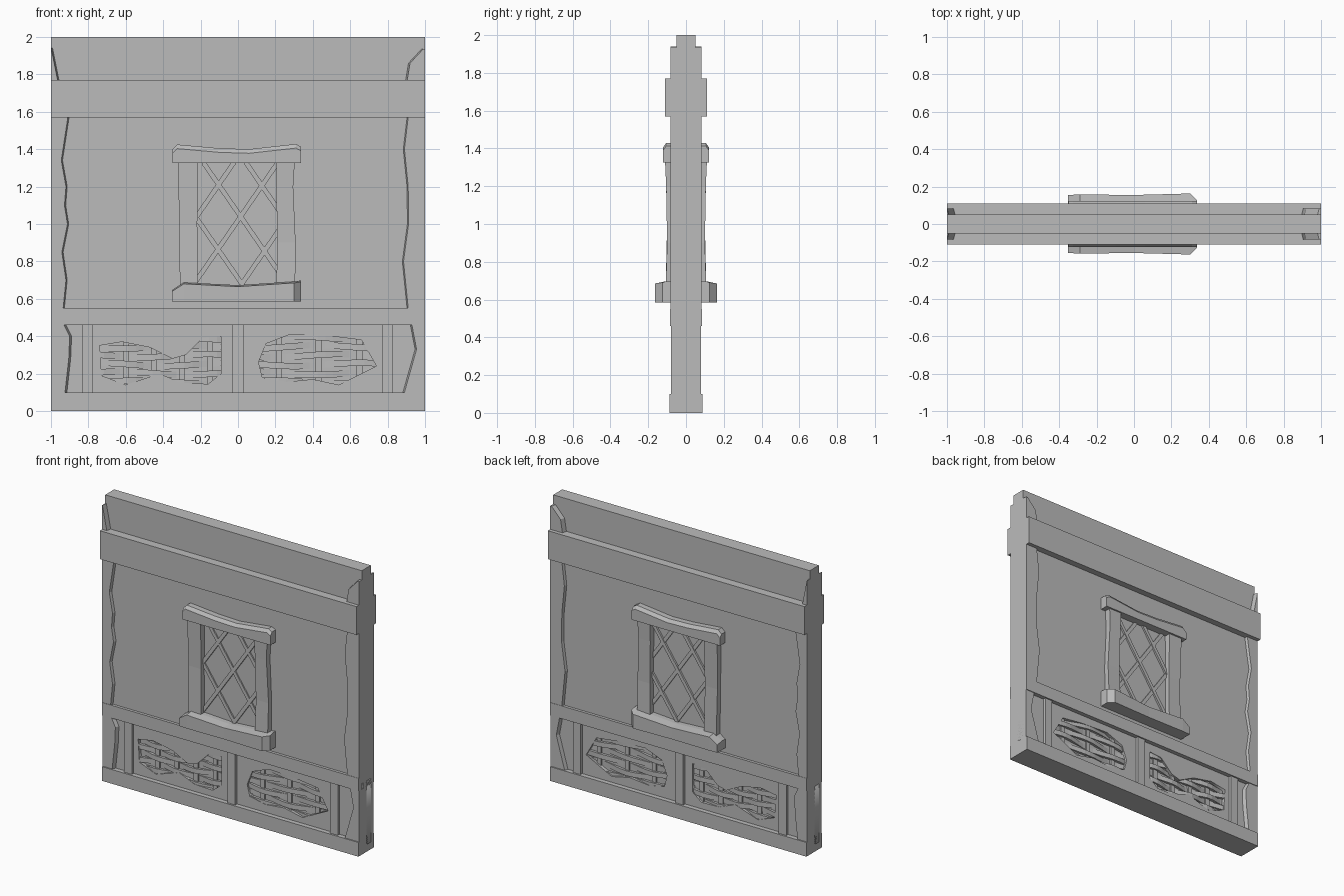
import bpy, bmesh, math

cube = bpy.data.objects.get("Cube")
if cube:
    bpy.data.objects.remove(cube, do_unlink=True)

grey = bpy.data.materials.new("plain_grey")
grey.use_nodes = True
COLOUR = (0.5, 0.5, 0.5, 1)
grey.diffuse_color = COLOUR
grey.node_tree.nodes["Principled BSDF"].inputs["Base Color"].default_value = COLOUR


def add_object(name, bm, mirror):
    bmesh.ops.recalc_face_normals(bm, faces=bm.faces)
    mesh = bpy.data.meshes.new(name)
    bm.to_mesh(mesh)
    bm.free()
    mesh.materials.append(grey)
    obj = bpy.data.objects.new(name, mesh)
    bpy.context.collection.objects.link(obj)
    if mirror:
        mod = obj.modifiers.new("both_sides", "MIRROR")
        mod.use_axis = (False, True, False)
        mod.use_clip = False
        mod.use_mirror_merge = False
    return obj


def loft(name, rings, mirror=True):
    """Closed solid through matching rings of 3D points."""
    bm = bmesh.new()
    loops = [[bm.verts.new(p) for p in ring] for ring in rings]
    n = len(loops[0])
    for a, b in zip(loops, loops[1:]):
        for i in range(n):
            j = (i + 1) % n
            bm.faces.new((a[i], a[j], b[j], b[i]))
    bm.faces.new(loops[0])
    bm.faces.new(loops[-1])
    return add_object(name, bm, mirror)


def slab(name, x0, x1, z0, z1, y0, y1, mirror=False):
    ring = [(x0, z0), (x1, z0), (x1, z1), (x0, z1)]
    return loft(name, [[(x, y, z) for x, z in ring] for y in (y0, y1)], mirror)


def ragged_post(name, side, edge, depth, slant):
    """Corner post whose inner edge is a broken line with a slanted side."""
    z_top, z_low = edge[0][1], edge[-1][1]
    rings = []
    for y, grow in ((-0.02, slant), (-depth, 0)):
        ring = [(side, y, z_top)] + [(x - side * grow, y, z) for x, z in edge]
        rings.append(ring + [(side, y, z_low)])
    return loft(name, rings)


# Wall core and horizontal beams
slab("wall_core", -1, 1, 0, 1.95, -0.03, 0.03)
slab("main_panel", -1, 1, 0.5, 1.6, -0.065, 0.065)
slab("top_panel", -1, 1, 1.7, 2, -0.05, 0.05)
slab("base_beam", -1, 1, 0, 0.1, -0.088, 0.088)
slab("middle_beam", -1, 1, 0.46, 0.55, -0.085, 0.085)
slab("upper_beam", -1, 1, 1.57, 1.77, -0.11, 0.11)

# Broken-edged corner posts
ragged_post("left_main_post", 1, [(0.91, 1.57), (0.89, 1.4), (0.91, 1.2), (0.912, 1.0),
                                  (0.885, 0.8), (0.91, 0.55)], 0.083, 0.022)
ragged_post("right_main_post", -1, [(-0.91, 1.57), (-0.945, 1.34), (-0.92, 1.2), (-0.928, 1.1),
                                    (-0.912, 1.0), (-0.942, 0.85), (-0.92, 0.7), (-0.935, 0.55)],
            0.083, 0.024)
ragged_post("left_low_post", 1, [(0.93, 0.46), (0.955, 0.33), (0.89, 0.1)], 0.08, 0.02)
ragged_post("right_low_post", -1, [(-0.93, 0.46), (-0.9, 0.4), (-0.905, 0.28), (-0.925, 0.1)],
            0.08, 0.025)
ragged_post("left_top_post", 1, [(0.99, 1.935), (0.92, 1.86), (0.905, 1.77)], 0.083, 0.016)
ragged_post("right_top_post", -1, [(-0.999, 1.94), (-0.965, 1.77)], 0.083, 0.015)

# Short studs of the lower panel
for name, x in (("right_stud", -0.805), ("middle_stud", 0), ("left_stud", 0.8)):
    slab(name, x - 0.03, x + 0.03, 0.1, 0.46, -0.075, 0.075)

# Plaster of the lower panel with two broken openings
right_hole = [(-0.74, 0.35), (-0.62, 0.37), (-0.47, 0.34), (-0.35, 0.28), (-0.28, 0.3),
              (-0.19, 0.39), (-0.09, 0.4), (-0.09, 0.2), (-0.16, 0.145), (-0.3, 0.15),
              (-0.42, 0.2), (-0.6, 0.14), (-0.73, 0.19)]
left_hole = [(0.11, 0.26), (0.15, 0.36), (0.28, 0.41), (0.5, 0.4), (0.66, 0.38), (0.74, 0.24),
             (0.54, 0.14), (0.4, 0.17), (0.25, 0.155), (0.13, 0.18)]
outline = [(-1, 0.05), (1, 0.05), (1, 0.5), (-1, 0.5)]
curve = bpy.data.curves.new("plaster_outline", "CURVE")
curve.dimensions = "2D"
curve.fill_mode = "BOTH"
curve.extrude = 0.055
for points in (outline, right_hole, left_hole):
    spline = curve.splines.new("POLY")
    spline.points.add(len(points) - 1)
    for point, (x, z) in zip(spline.points, points):
        point.co = (x, z, 0, 1)
    spline.use_cyclic_u = True
curve.materials.append(grey)
plaster = bpy.data.objects.new("lower_plaster", curve)
plaster.rotation_euler.x = math.pi / 2
bpy.context.collection.objects.link(plaster)

# Woven rods and uprights showing in the openings
for side, x0, x1, stakes in (("right", -0.76, -0.07, (-0.6, -0.45, -0.3, -0.15)),
                             ("left", 0.09, 0.76, (0.22, 0.43, 0.65))):
    for i, x in enumerate(stakes):
        slab(f"{side}_stake_{i}", x - 0.016, x + 0.016, 0.11, 0.44, -0.042, 0.042)
    for row in range(6):
        rings = []
        for k in range(17):
            x = x0 + (x1 - x0) * k / 16
            weave = math.cos(math.pi * ((x - stakes[0]) / (stakes[1] - stakes[0]) + row))
            y = -0.036 - 0.012 * weave
            z = 0.155 + row * 0.047 + 0.009 * math.sin(9 * x + row)
            h = 0.017
            rings.append([(x, y - 0.006, z - h), (x, y - 0.006, z + h),
                          (x, y + 0.012, z + h), (x, y + 0.012, z - h)])
        loft(f"{side}_woven_rod_{row}", rings)

# Window pane frame: jambs swell and lean slightly
def jamb(name, sections):
    loft(name, [[(a, -0.05, z), (a, -d, z), (b, -d, z), (b, -0.05, z)]
                for z, a, b, d in sections])


jamb("right_jamb", [(0.64, -0.31, -0.215, 0.108), (1.0, -0.315, -0.218, 0.1),
                    (1.36, -0.32, -0.215, 0.11)])
jamb("left_jamb", [(0.64, 0.205, 0.305, 0.108), (0.9, 0.21, 0.308, 0.1),
                   (1.2, 0.205, 0.295, 0.105), (1.36, 0.205, 0.305, 0.112)])

# Diagonal window bars, cut to the opening
X0, X1, Z0, Z1 = -0.23, 0.22, 0.66, 1.34
for slope, starts in ((1.45, (0.65, 1.02, 1.36)), (-1.45, (0.71, 1.06, 1.39))):
    for i, c in enumerate(starts):
        ends = sorted(((Z0 - c) / slope, (Z1 - c) / slope))
        a, b = max(X0, ends[0]), min(X1, ends[1])
        w = 0.022
        y = -0.078 if slope > 0 else -0.074
        ring = [(a, slope * a + c - w), (b, slope * b + c - w),
                (b, slope * b + c + w), (a, slope * a + c + w)]
        loft(f"window_bar_{'up' if slope > 0 else 'down'}_{i}",
             [[(x, d, z) for x, z in ring] for d in (-0.05, y)])

# Lintel with a sagging, chamfered top
top = [(-0.35, 1.4), (-0.325, 1.425), (-0.1, 1.405), (0.06, 1.4), (0.31, 1.428), (0.338, 1.412)]
low = [(0.338, 1.325), (-0.35, 1.325)]
loft("window_lintel", [
    [(x, -0.05, z) for x, z in top + low],
    [(x, -0.105, z) for x, z in top + low],
    [(x, -0.122, z - 0.022) for x, z in top] + [(x, -0.122, z) for x, z in low]])

# Sill with a chipped right end and a tapered left end
plan = [(-0.352, 0.155, 0.64), (-0.29, 0.158, 0.68), (0.0, 0.155, 0.665),
        (0.3, 0.163, 0.685), (0.338, 0.125, 0.69)]
loft("window_sill", [[(x, -0.05, 0.585), (x, -d, 0.585), (x, -d, z), (x, -0.1, z + 0.008),
                      (x, -0.05, z + 0.008)] for x, d, z in plan])
